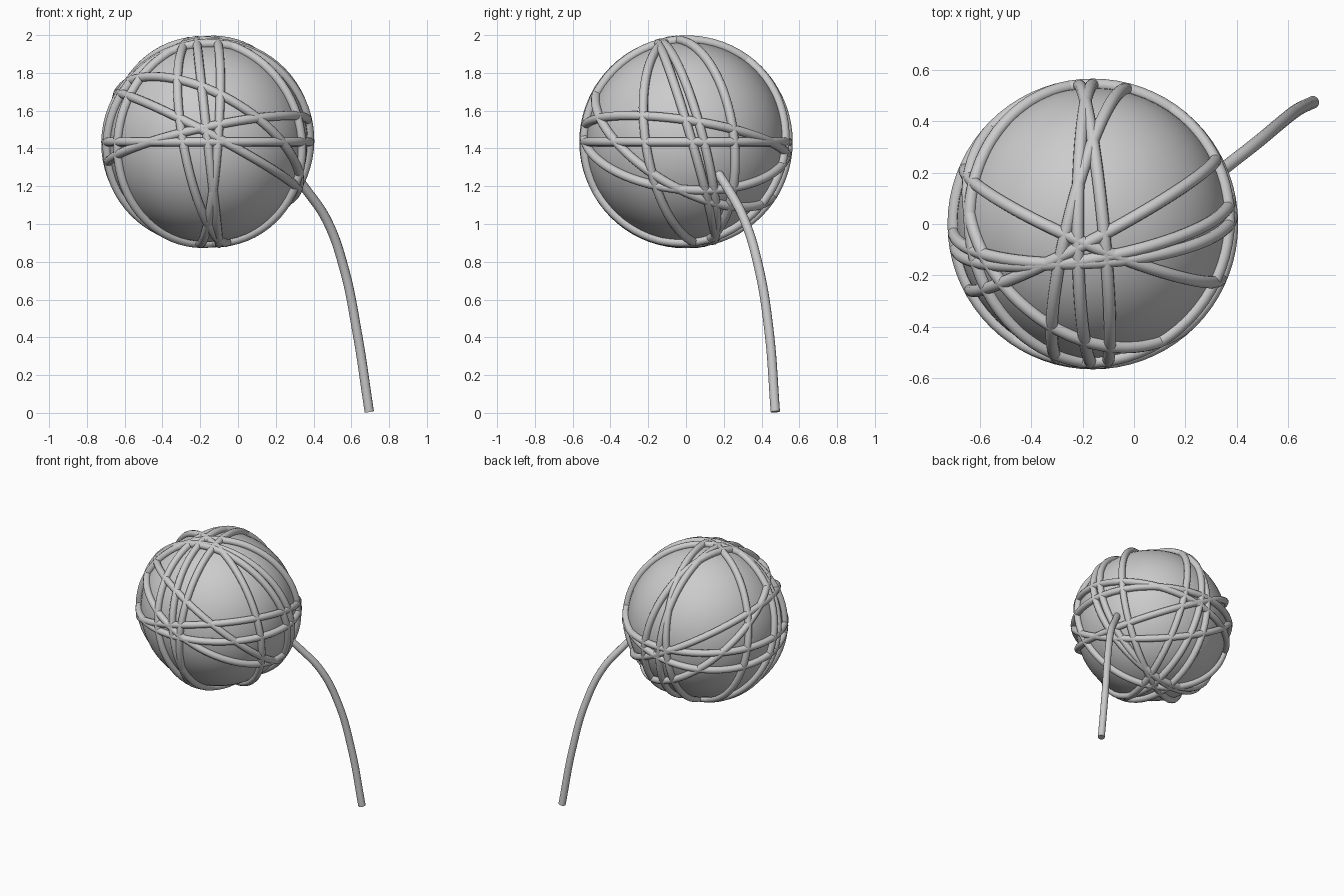
import bpy
import math
from mathutils import Vector

if "Cube" in bpy.data.objects:
    bpy.data.objects.remove(bpy.data.objects["Cube"])

CENTRE = Vector((-0.16, 0.0, 1.435))
LOOP_R = 0.541
STRAND_R = 0.024


def smooth(obj):
    bpy.ops.object.select_all(action='DESELECT')
    obj.select_set(True)
    bpy.context.view_layer.objects.active = obj
    bpy.ops.object.shade_smooth_by_angle(angle=math.radians(40))


# solid core of the ball
bpy.ops.mesh.primitive_uv_sphere_add(segments=64, ring_count=32, radius=0.53, location=CENTRE)
core = bpy.context.object
core.name = "yarn_core"
smooth(core)


def add_loop(name, normal):
    """One strand wound round the ball in the plane with this normal."""
    quat = Vector(normal).to_track_quat('Z', 'Y')
    bpy.ops.mesh.primitive_torus_add(major_radius=LOOP_R, minor_radius=STRAND_R,
                                     major_segments=72, minor_segments=12,
                                     location=CENTRE, rotation=quat.to_euler())
    obj = bpy.context.object
    obj.name = name
    smooth(obj)


# three families of windings, each tilted slightly: z = ax + by, x = ay + bz, y = ax + bz
flat_tilts = [(0, 0), (0.22, -0.15), (-0.53, -0.09), (-0.57, -0.605)]
side_tilts = [(0.25, -0.184), (0.0, -0.11), (-0.1, 0.075)]
front_tilts = [(0.537, -0.116), (-0.43, -0.165), (0.06, -0.29), (0.18, -0.26)]

for i, (a, b) in enumerate(flat_tilts):
    add_loop(f"level_winding_{i + 1}", (-a, -b, 1))
for i, (a, b) in enumerate(side_tilts):
    add_loop(f"upright_winding_{i + 1}", (1, -a, -b))
for i, (a, b) in enumerate(front_tilts):
    add_loop(f"cross_winding_{i + 1}", (-a, 1, -b))

# loose tail hanging from the ball
path = [(0.29, 0.165, 1.275), (0.355, 0.22, 1.19), (0.47, 0.31, 1.02), (0.56, 0.385, 0.77),
        (0.63, 0.44, 0.43), (0.695, 0.473, 0.006)]
curve = bpy.data.curves.new("loose_tail", 'CURVE')
curve.dimensions = '3D'
curve.bevel_depth = 0.025
curve.bevel_resolution = 4
curve.use_fill_caps = True
spline = curve.splines.new('BEZIER')
spline.bezier_points.add(len(path) - 1)
for point, co in zip(spline.bezier_points, path):
    point.co = co
    point.handle_left_type = point.handle_right_type = 'AUTO'
tail = bpy.data.objects.new("loose_tail", curve)
bpy.context.collection.objects.link(tail)
